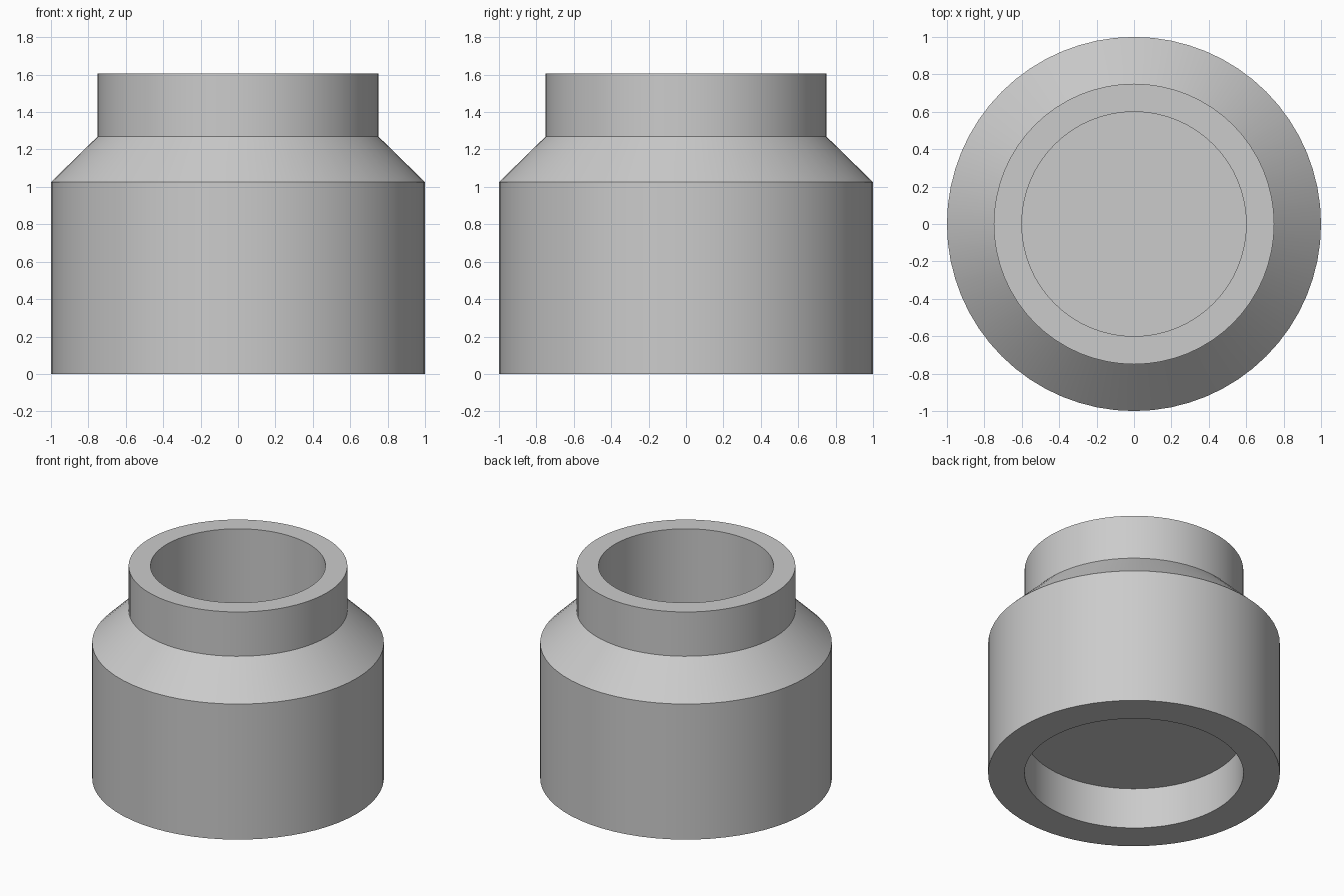
import bpy
import bmesh
import math

cube = bpy.data.objects.get("Cube")
if cube:
    bpy.data.objects.remove(cube, do_unlink=True)

SEGMENTS = 64

grey = bpy.data.materials.new("light_grey")
grey.use_nodes = True
colour = (0.6, 0.6, 0.6, 1.0)
grey.diffuse_color = colour
grey.node_tree.nodes["Principled BSDF"].inputs["Base Color"].default_value = colour


def lathe(name, profile, material):
    """Turn a radius/height profile, closed on the axis, around z."""
    bm = bmesh.new()
    rings = []
    for radius, z in profile:
        ring = []
        for i in range(SEGMENTS):
            a = math.tau * i / SEGMENTS
            ring.append(bm.verts.new((radius * math.cos(a), radius * math.sin(a), z)))
        rings.append(ring)
    for low, high in zip(rings, rings[1:]):
        for i in range(SEGMENTS):
            j = (i + 1) % SEGMENTS
            bm.faces.new((low[i], low[j], high[j], high[i]))
    bm.faces.new(rings[0])
    bm.faces.new(rings[-1])
    bmesh.ops.recalc_face_normals(bm, faces=bm.faces)
    mesh = bpy.data.meshes.new(name)
    bm.to_mesh(mesh)
    bm.free()
    mesh.materials.append(material)
    obj = bpy.data.objects.new(name, mesh)
    bpy.context.collection.objects.link(obj)
    return obj


# Jar: base recess, outer wall, sloped shoulder, neck, rim, inner bore and floor
jar = lathe("stacking_jar", [
    (0.75, 0.31), (0.75, 0.0),
    (1.0, 0.0), (1.0, 1.025),
    (0.75, 1.27), (0.75, 1.605),
    (0.6, 1.605), (0.6, 0.46),
], grey)

bpy.ops.object.select_all(action="DESELECT")
jar.select_set(True)
bpy.context.view_layer.objects.active = jar
bpy.ops.object.shade_smooth_by_angle(angle=math.radians(30))
